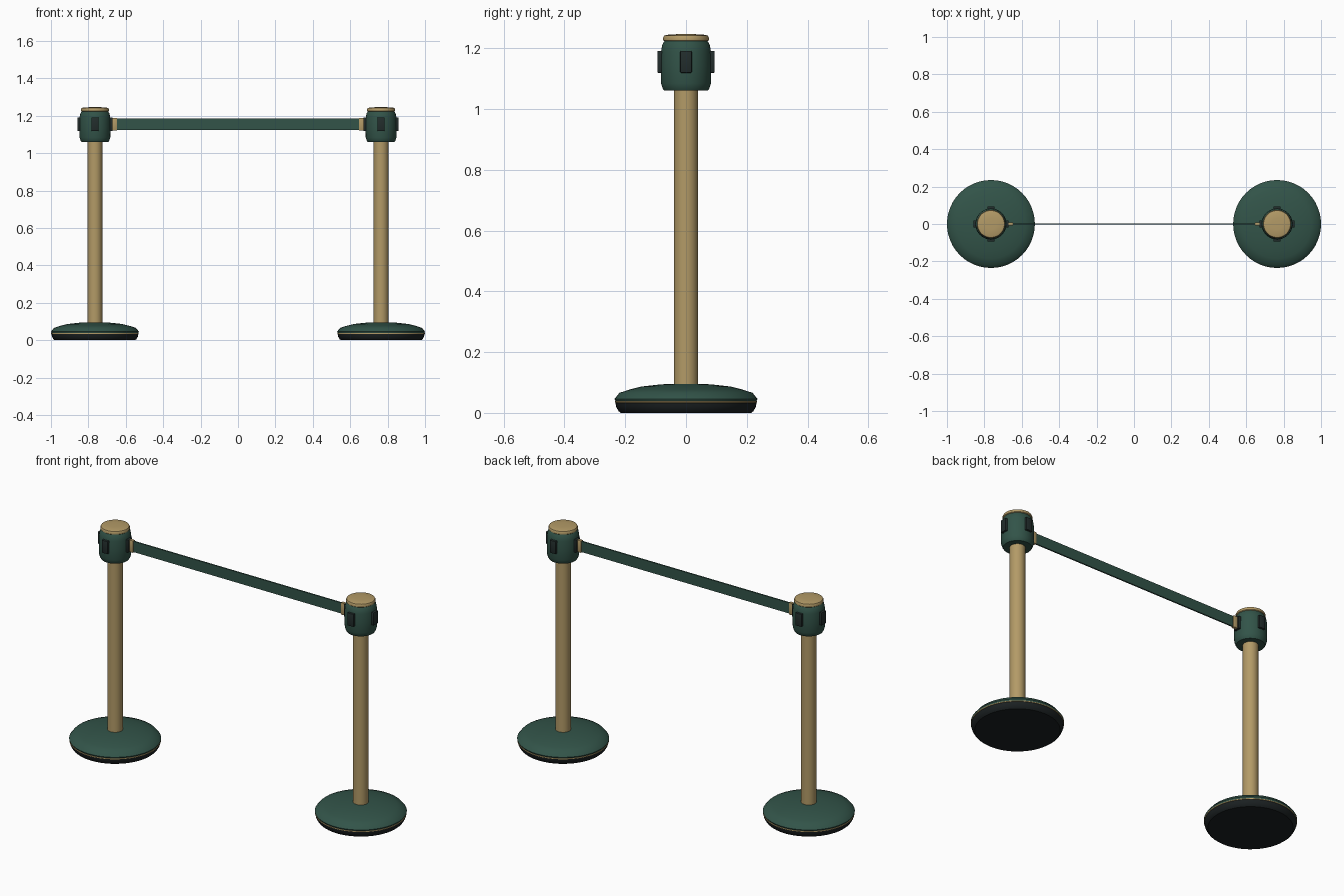
import bpy, bmesh, math
from mathutils import Matrix

if "Cube" in bpy.data.objects:
    bpy.data.objects.remove(bpy.data.objects["Cube"])


def material(name, rgb):
    m = bpy.data.materials.new(name)
    m.diffuse_color = (*rgb, 1)
    m.use_nodes = True
    m.node_tree.nodes["Principled BSDF"].inputs["Base Color"].default_value = m.diffuse_color
    return m


GREEN = material("dark green", (0.032, 0.088, 0.066))
GOLD = material("brass", (0.45, 0.325, 0.135))
BLACK = material("black rubber", (0.011, 0.015, 0.016))
SLOT = material("slot charcoal", (0.016, 0.026, 0.025))


def finish(bm, name, mats, loc, smooth=True):
    bmesh.ops.recalc_face_normals(bm, faces=bm.faces)
    me = bpy.data.meshes.new(name)
    bm.to_mesh(me)
    bm.free()
    for m in mats:
        me.materials.append(m)
    ob = bpy.data.objects.new(name, me)
    ob.location = loc
    bpy.context.collection.objects.link(ob)
    if smooth:
        bpy.ops.object.select_all(action='DESELECT')
        ob.select_set(True)
        bpy.context.view_layer.objects.active = ob
        bpy.ops.object.shade_smooth_by_angle(angle=math.radians(35))
    return ob


def lathe(name, profile, mat, loc, n=48):
    """Closed solid of revolution from (radius, z) points."""
    bm = bmesh.new()
    rings = [[bm.verts.new((r * math.cos(2 * math.pi * i / n),
                            r * math.sin(2 * math.pi * i / n), z)) for i in range(n)]
             for r, z in profile]
    for a, b in zip(rings, rings[1:]):
        for i in range(n):
            j = (i + 1) % n
            bm.faces.new((a[i], a[j], b[j], b[i]))
    bm.faces.new(rings[0])
    bm.faces.new(rings[-1])
    return finish(bm, name, [mat], loc)


def box(name, center, size, mat, bevel=0.0, angle=0.0, loc=(0, 0, 0)):
    bm = bmesh.new()
    bmesh.ops.create_cube(bm, size=1)
    bmesh.ops.scale(bm, vec=size, verts=bm.verts)
    if bevel:
        bmesh.ops.bevel(bm, geom=bm.edges[:], offset=bevel, segments=2, affect='EDGES', profile=0.5)
    bmesh.ops.translate(bm, vec=center, verts=bm.verts)
    bmesh.ops.rotate(bm, cent=(0, 0, 0), matrix=Matrix.Rotation(angle, 3, 'Z'), verts=bm.verts)
    return finish(bm, name, [mat], loc, smooth=bevel > 0)


PX = 0.765
for side, s in (("left", -1), ("right", 1)):
    loc = (s * PX, 0, 0)
    # weighted base: rubber foot, brass trim line, domed cover
    lathe(side + "_rubber_foot", [(0.215, 0), (0.222, 0.006), (0.23, 0.02), (0.232, 0.034)], BLACK, loc)
    lathe(side + "_base_trim", [(0.232, 0.033), (0.234, 0.034), (0.234, 0.038), (0.232, 0.039)], GOLD, loc)
    lathe(side + "_base_cover", [(0.232, 0.038), (0.235, 0.046), (0.219, 0.066), (0.185, 0.077),
                                 (0.145, 0.087), (0.08, 0.094), (0.03, 0.096)], GREEN, loc)
    # post
    lathe(side + "_post", [(0.0395, 0.08), (0.0395, 1.08)], GOLD, loc, 32)
    # belt head and cap
    lathe(side + "_head", [(0.072, 1.06), (0.077, 1.068), (0.082, 1.084), (0.083, 1.14), (0.082, 1.19),
                           (0.078, 1.212), (0.07, 1.225)], GREEN, loc)
    lathe(side + "_cap", [(0.07, 1.222), (0.075, 1.226), (0.0755, 1.234), (0.072, 1.241),
                          (0.062, 1.244), (0.03, 1.246)], GOLD, loc)
    # four belt slots round the head
    for k in range(4):
        box(f"{side}_slot_{k}", (0.0835, 0, 1.155), (0.021, 0.038, 0.072), SLOT, 0.003,
            k * math.pi / 2, loc)
    # brass belt clip on the inner slot
    box(side + "_belt_clip", (s * 0.662, 0, 1.155), (0.03, 0.018, 0.068), GOLD, 0.003)

# belt between the posts
box("belt", (0, 0, 1.155), (1.32, 0.008, 0.06), GREEN)
